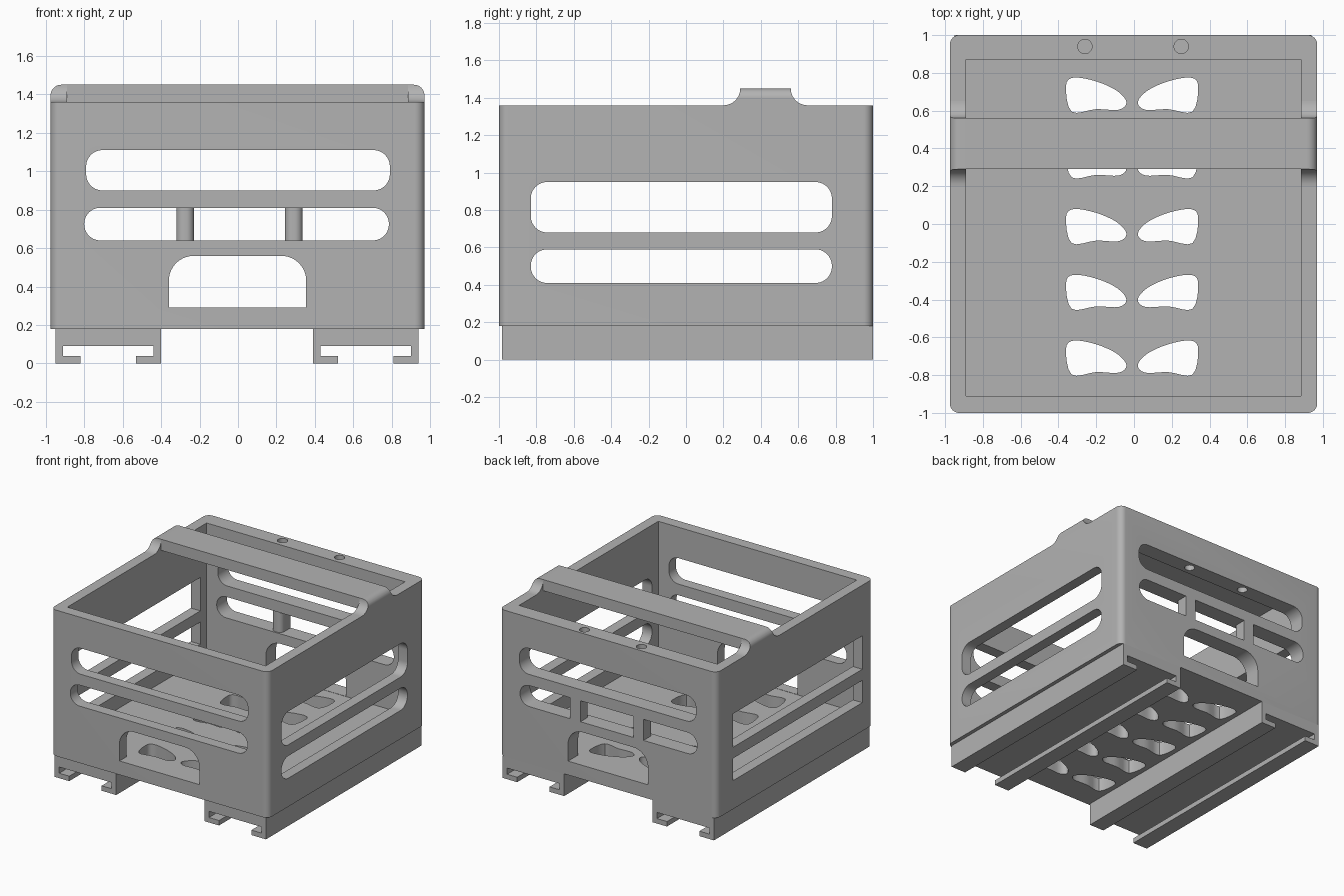
import bpy, bmesh
from math import sin, cos, pi
from mathutils import Vector

cube = bpy.data.objects.get("Cube")
if cube:
    bpy.data.objects.remove(cube, do_unlink=True)

gray = bpy.data.materials.new("plain_gray")
gray.use_nodes = True
GRAY = (0.45, 0.45, 0.45, 1)
gray.diffuse_color = GRAY
gray.node_tree.nodes["Principled BSDF"].inputs["Base Color"].default_value = GRAY


def prism(name, points, axis, lo, hi):
    """Extrude a 2D outline along one axis."""
    place = {"x": lambda a, b: (lo, a, b), "y": lambda a, b: (a, lo, b),
             "z": lambda a, b: (a, b, lo)}[axis]
    bm = bmesh.new()
    face = bm.faces.new([bm.verts.new(place(a, b)) for a, b in points])
    new = bmesh.ops.extrude_face_region(bm, geom=[face])["geom"]
    shift = Vector([hi - lo if axis == k else 0 for k in "xyz"])
    bmesh.ops.translate(bm, vec=shift, verts=[v for v in new if isinstance(v, bmesh.types.BMVert)])
    bmesh.ops.recalc_face_normals(bm, faces=bm.faces)
    mesh = bpy.data.meshes.new(name)
    bm.to_mesh(mesh)
    bm.free()
    mesh.materials.append(gray)
    obj = bpy.data.objects.new(name, mesh)
    bpy.context.collection.objects.link(obj)
    return obj


def rounded(a0, a1, b0, b1, top=0.0, bottom=0.0, steps=10):
    """Rectangle outline with rounded top and bottom corners."""
    corners = [(a1, b0, bottom, -1, 1), (a1, b1, top, 0, 1),
               (a0, b1, top, 1, -1), (a0, b0, bottom, 2, -1)]
    out = []
    for a, b, r, quarter, side in corners:
        if r == 0:
            out.append((a, b))
            continue
        ca = a - side * r
        cb = b - r if b == b1 else b + r
        for i in range(steps + 1):
            t = (quarter + i / steps) * pi / 2
            out.append((ca + r * cos(t), cb + r * sin(t)))
    return out


def circle(a, b, r, n=24):
    return [(a + r * cos(2 * pi * i / n), b + r * sin(2 * pi * i / n)) for i in range(n)]


def smooth_loop(pts, steps=4):
    """Closed smooth curve through the given points."""
    out, n = [], len(pts)
    for i in range(n):
        p0, p1, p2, p3 = (Vector(pts[(i + k) % n]) for k in (-1, 0, 1, 2))
        for s in range(steps):
            t = s / steps
            q = 0.5 * (2 * p1 + (p2 - p0) * t + (2 * p0 - 5 * p1 + 4 * p2 - p3) * t * t
                       + (3 * p1 - p0 - 3 * p2 + p3) * t ** 3)
            out.append((q.x, q.y))
    return out


def combine(obj, tool, operation="DIFFERENCE"):
    mod = obj.modifiers.new("cut", "BOOLEAN")
    mod.operation, mod.solver, mod.object = operation, "EXACT", tool
    bpy.context.view_layer.objects.active = obj
    bpy.ops.object.modifier_apply(modifier=mod.name)
    bpy.data.objects.remove(tool, do_unlink=True)


def cut(obj, points, axis, lo, hi):
    combine(obj, prism("cutter", points, axis, lo, hi))


# Overall extents
LEFT, RIGHT, IN_LEFT, IN_RIGHT = -0.975, 0.97, -0.89, 0.885
BASE, FLOOR, RIM, TOP = 0.18, 0.29, 1.36, 1.45

# Crate body with hollow inside
crate = prism("crate_body", rounded(LEFT, RIGHT, -1, 1, 0.05, 0.05), "z", BASE, RIM)
cut(crate, rounded(IN_LEFT, IN_RIGHT, -0.91, 0.87), "z", FLOOR, 2)

# Front and back slots and arched openings
for y0, y1 in ((-1.1, -0.8), (0.8, 1.1)):
    cut(crate, rounded(-0.79, 0.79, 0.90, 1.11, 0.085, 0.085), "y", y0, y1)
    cut(crate, rounded(-0.80, 0.785, 0.64, 0.81, 0.084, 0.084), "y", y0, y1)
    cut(crate, rounded(-0.36, 0.355, FLOOR + 0.002, 0.56, 0.13), "y", y0, y1)

# Side slots: rounded on one side, square on the other
for z0, z1 in ((0.68, 0.95), (0.41, 0.59)):
    cut(crate, rounded(-0.83, 0.78, z0, z1, 0.088, 0.088), "x", 0.8, 1.1)
    cut(crate, rounded(-0.86, 0.79, z0, z1), "x", -1.1, -0.8)

# Screw holes in the back rim
for x in (-0.26, 0.25):
    cut(crate, circle(x, 0.94, 0.038), "z", 1.0, 1.5)

# Paired drain holes in the floor
drop = [(-0.36, 0.05), (-0.32, 0.095), (-0.2, 0.075), (-0.09, 0.025),
        (-0.04, -0.035), (-0.08, -0.075), (-0.2, -0.072), (-0.33, -0.085)]
for row in range(5):
    y = 0.68 - row * 0.348
    cut(crate, smooth_loop([(a, b + y) for a, b in drop]), "z", 0.1, 0.4)
    cut(crate, smooth_loop([(-a - 0.02, b + y) for a, b in drop]), "z", 0.1, 0.4)

# Posts in the lower back slot
posts = []
for side, x in (("right", -0.275), ("left", 0.29)):
    posts.append(prism(side + "_back_post", rounded(x - 0.046, x + 0.046, 0.88, 1, 0, 0.04),
                       "z", 0.64, 0.81))

# Slotted rails under the floor
for side, x in (("right", -0.95), ("left", 0.39)):
    profile = [(0, 0), (0.13, 0), (0.13, 0.04), (0.04, 0.04), (0.04, 0.09), (0.51, 0.09),
               (0.51, 0.04), (0.42, 0.04), (0.42, 0), (0.55, 0), (0.55, BASE), (0, BASE)]
    prism(side + "_rail", [(x + a, b) for a, b in profile], "y", -0.985, 1)

# Carry bar with flared ends on the rims
flare = [i / 10 * pi / 2 for i in range(11)]
r = TOP - RIM
outline = [(0.2 + r * sin(t), TOP - r * cos(t)) for t in flare]
outline += [(0.65 - r * sin(t), TOP - r * cos(t)) for t in reversed(flare)]
handle = prism("carry_bar", outline, "x", LEFT - 0.1, RIGHT + 0.1)
combine(handle, prism("cutter", rounded(LEFT, RIGHT, RIM - 0.05, TOP, 0.055), "y", 0, 0.9),
        "INTERSECT")
for y0, y1 in ((0.1, 0.29), (0.56, 0.8)):
    cut(handle, rounded(IN_LEFT, IN_RIGHT, y0, y1), "z", 1.2, 1.6)

# Smooth the rounded corners, keep edges crisp
for obj in [crate, handle] + posts:
    bpy.ops.object.select_all(action="DESELECT")
    obj.select_set(True)
    bpy.context.view_layer.objects.active = obj
    bpy.ops.object.shade_smooth_by_angle(angle=0.5)
